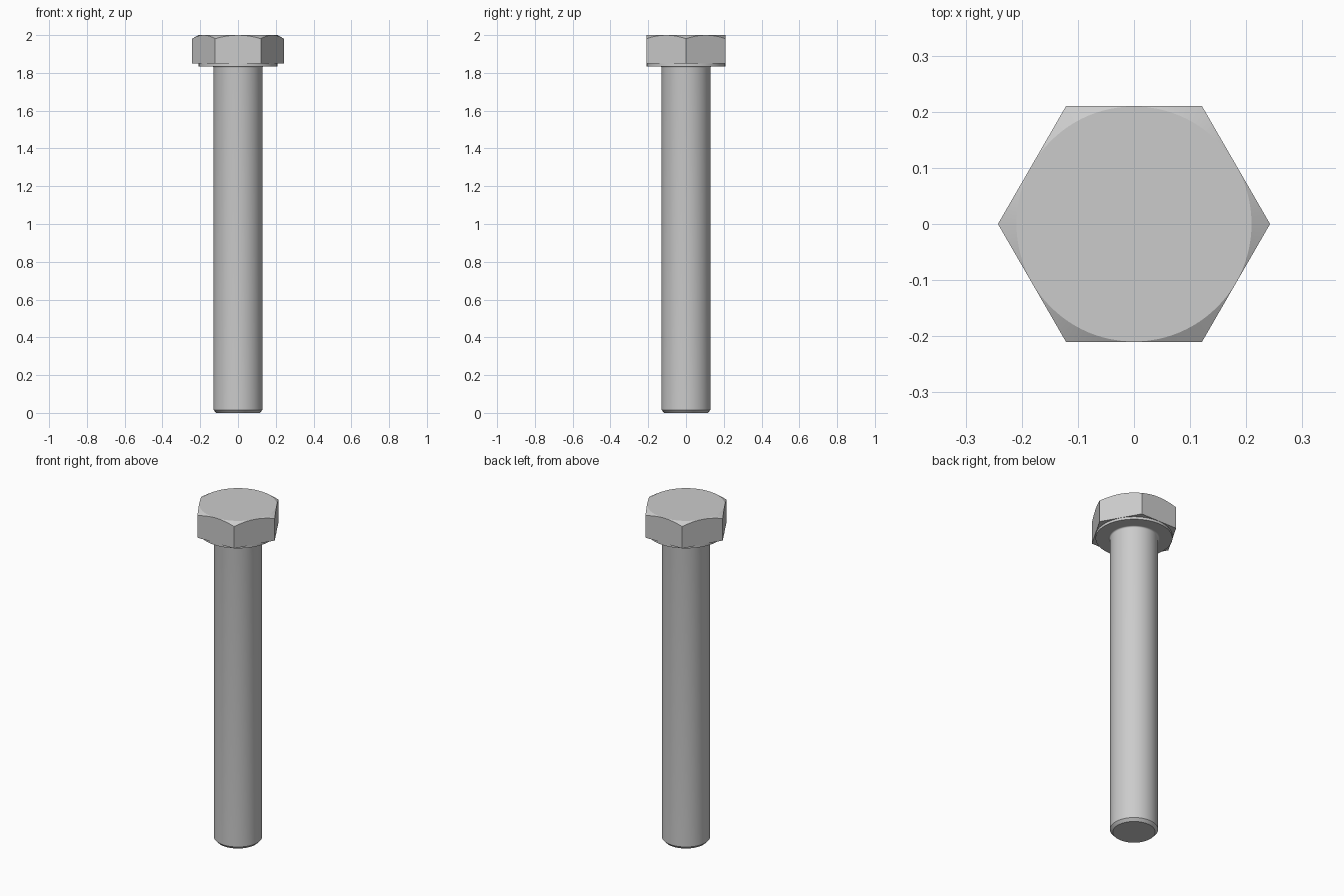
import bpy
import bmesh
import math

if "Cube" in bpy.data.objects:
    bpy.data.objects.remove(bpy.data.objects["Cube"])

SEGMENTS = 96
APOTHEM = 0.21          # half the width across the head flats
SHANK_R = 0.13
SEAT_Z, HEAD_Z, TOP_Z = 1.835, 1.85, 2.0

steel = bpy.data.materials.new("grey steel")
steel.use_nodes = True
colour = (0.6, 0.6, 0.6, 1)
steel.diffuse_color = colour
steel.node_tree.nodes["Principled BSDF"].inputs["Base Color"].default_value = colour


def hex_radius(angle):
    """Distance from the axis to a hexagon with a corner on +x."""
    return APOTHEM / math.cos(angle % (math.pi / 3) - math.pi / 6)


def loft(name, levels):
    """Skin closed rings; each level maps an angle to (radius, z)."""
    bm = bmesh.new()
    angles = [2 * math.pi * i / SEGMENTS for i in range(SEGMENTS)]
    rings = []
    for level in levels:
        ring = []
        for a in angles:
            r, z = level(a)
            ring.append(bm.verts.new((r * math.cos(a), r * math.sin(a), z)))
        rings.append(ring)
    for low, high in zip(rings, rings[1:]):
        for i in range(SEGMENTS):
            j = (i + 1) % SEGMENTS
            bm.faces.new((low[i], low[j], high[j], high[i]))
    bm.faces.new(rings[0][::-1])
    bm.faces.new(rings[-1])
    mesh = bpy.data.meshes.new(name)
    bm.to_mesh(mesh)
    bm.free()
    mesh.materials.append(steel)
    obj = bpy.data.objects.new(name, mesh)
    bpy.context.collection.objects.link(obj)
    bpy.ops.object.select_all(action='DESELECT')
    obj.select_set(True)
    bpy.context.view_layer.objects.active = obj
    bpy.ops.object.shade_smooth_by_angle(angle=math.radians(25))
    return obj


def lathe(name, profile):
    return loft(name, [lambda a, p=p: p for p in profile])


def chamfer_edge(angle):
    """Where the 30 degree cone meets the hexagon sides."""
    r = hex_radius(angle)
    return r, TOP_Z - (r - APOTHEM + 0.0005) * math.tan(math.radians(30))


# Hexagonal head with a conical top chamfer
loft("hex_head", [
    lambda a: (hex_radius(a), HEAD_Z),
    chamfer_edge,
    lambda a: (APOTHEM - 0.0005, TOP_Z),
])

# Thin round bearing face under the head
lathe("washer_face", [(0.208, SEAT_Z), (0.208, HEAD_Z + 0.002)])

# Shank with a chamfered tip and a small fillet below the head
FILLET = 0.008
fillet = [(SHANK_R + FILLET * (1 - math.cos(t)), SEAT_Z - FILLET * (1 - math.sin(t)))
          for t in (math.pi / 2 * k / 5 for k in range(6))]
lathe("shank", [(SHANK_R - 0.015, 0), (SHANK_R, 0.016)] + fillet)
